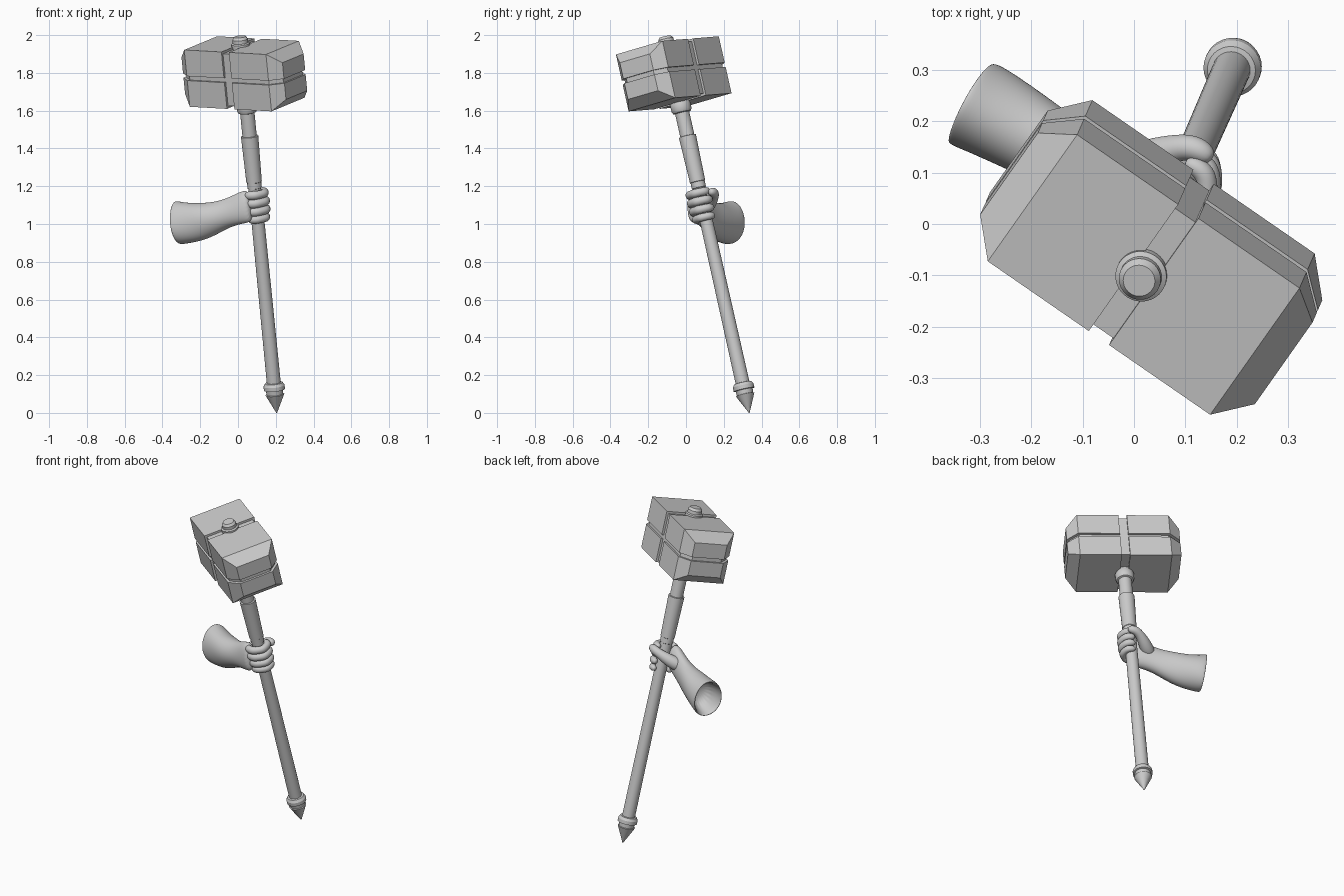
import bpy, bmesh
from math import sin, cos, pi, radians
from mathutils import Vector

if "Cube" in bpy.data.objects:
    bpy.data.objects.remove(bpy.data.objects["Cube"])

# Shared frame: shaft axis D, hammer long axis L, hammer depth axis W
TIP = Vector((0.205, 0.335, 0.0))
D = Vector((-0.195, -0.445, 1.99)).normalized()
L = Vector((0.822, -0.567, -0.046)).normalized()
W = D.cross(L).normalized()
HEAD = Vector((0.0335, -0.065, 1.795))


def make(name, bm, subsurf=0, smooth=True):
    bmesh.ops.recalc_face_normals(bm, faces=bm.faces[:])
    me = bpy.data.meshes.new(name)
    bm.to_mesh(me)
    bm.free()
    ob = bpy.data.objects.new(name, me)
    bpy.context.collection.objects.link(ob)
    if subsurf:
        m = ob.modifiers.new("subsurf", 'SUBSURF')
        m.levels = m.render_levels = subsurf
        for p in me.polygons:
            p.use_smooth = True
    elif smooth:
        bpy.ops.object.select_all(action='DESELECT')
        ob.select_set(True)
        bpy.context.view_layer.objects.active = ob
        bpy.ops.object.shade_smooth_by_angle(angle=radians(30))
    return ob


def loft(name, rings, ref, n=12, tangent=None, fold=0.0, subsurf=0):
    """rings: (centre, side half-width, up half-width)"""
    bm = bmesh.new()
    loops = []
    for i, (c, a, b) in enumerate(rings):
        t = tangent or (rings[min(i + 1, len(rings) - 1)][0] - rings[max(i - 1, 0)][0])
        side = t.cross(ref).normalized()
        up = side.cross(t).normalized()
        loop = []
        for k in range(n):
            th = 2 * pi * k / n
            f = 1 + fold * sin(3 * th + i * 1.1)
            loop.append(bm.verts.new(c + side * a * f * cos(th) + up * b * f * sin(th)))
        loops.append(loop)
    for p, q in zip(loops, loops[1:]):
        for k in range(n):
            bm.faces.new((p[k], p[(k + 1) % n], q[(k + 1) % n], q[k]))
    bm.faces.new(loops[0])
    bm.faces.new(loops[-1])
    return make(name, bm, subsurf)


def hull(name, pts):
    bm = bmesh.new()
    for u, w, h in pts:
        bm.verts.new(HEAD + L * u + W * w + D * h)
    bmesh.ops.convex_hull(bm, input=bm.verts[:])
    bmesh.ops.dissolve_limit(bm, angle_limit=0.01, verts=bm.verts[:], edges=bm.edges[:])
    return make(name, bm, smooth=False)


# Hammer head: four chamfered blocks around a recessed core
for su in (-1, 1):
    for sh in (-1, 1):
        pts = []
        for u, half in ((0.024, 0.155), (0.263, 0.155), (0.325, 0.1)):
            for w in (-half, half):
                pts += [(su * u, w, sh * 0.012), (su * u, w, sh * half)]
        hull("head_block", pts)
hull("head_core", [(su * u, w * r, h * r) for u, r in ((0.255, 0.142), (0.312, 0.09))
                   for su in (-1, 1) for w in (-1, 1) for h in (-1, 1)])

# Shaft with spike, rings, grip, collar and top knob
profile = [(0, .002), (.10, .05), (.102, .044), (.125, .046), (.127, .056), (.148, .056),
           (.163, .047), (.165, .037), (1.225, .034), (1.227, .038), (1.258, .038),
           (1.26, .041), (1.508, .046), (1.51, .038), (1.635, .038), (1.638, .048),
           (1.65, .054), (1.685, .054), (1.70, .046), (1.98, .046), (1.985, .05),
           (2.012, .05), (2.017, .041), (2.036, .041), (2.05, .031)]
loft("shaft", [(TIP + D * s, r, r) for s, r in profile], Vector((1, 0, 0)), n=32, tangent=D)

# Hollow sleeve, wrist and palm in one loft
path = [(-.20, .175, 1.01, .06, .075), (-.305, .229, 1.005, .078, .102),
        (-.32, .236, 1.005, .084, .11), (-.317, .235, 1.005, .092, .118),
        (-.285, .218, 1.005, .090, .112), (-.22, .182, 1.01, .083, .103),
        (-.17, .155, 1.02, .077, .096), (-.115, .128, 1.034, .066, .085),
        (-.06, .102, 1.055, .055, .077), (0, .072, 1.077, .05, .082),
        (.04, .05, 1.092, .046, .087), (.07, .03, 1.097, .03, .08)]
loft("forearm_and_palm", [(Vector(p[:3]), p[3], p[4]) for p in path], Vector((0, 0, 1)),
     n=20, tangent=Vector((.87, -.48, .12)), fold=0.03, subsurf=2)

# Four fingers curled round the shaft
E1 = (Vector((1, 0, 0)) - D * D.x).normalized()
E2 = D.cross(E1)
bends = [(215, .060, .018), (235, .064, .025), (268, .062, .026), (300, .056, .023),
         (330, .060, .025), (360, .054, .023), (390, .056, .024), (420, .050, .021),
         (440, .046, .012)]
for i, s in enumerate((1.198, 1.153, 1.108, 1.065)):
    k = (0.97, 1.0, 0.98, 0.9)[i]
    rings = []
    for a, r, t in bends:
        a = radians(a)
        rings.append((TIP + D * s + (E1 * cos(a) + E2 * sin(a)) * r * k, t * k, t * k))
    loft("finger", rings, D, n=10, subsurf=2)

# Thumb crossing behind the shaft
thumb = [(-.04, .10, 1.08, .035), (.0, .115, 1.10, .042), (.04, .135, 1.125, .036),
         (.08, .148, 1.15, .028), (.11, .15, 1.165, .027), (.135, .14, 1.17, .025),
         (.152, .125, 1.172, .014)]
loft("thumb", [(Vector(p[:3]), p[3], p[3]) for p in thumb], Vector((0, 0, 1)), n=10, subsurf=2)
